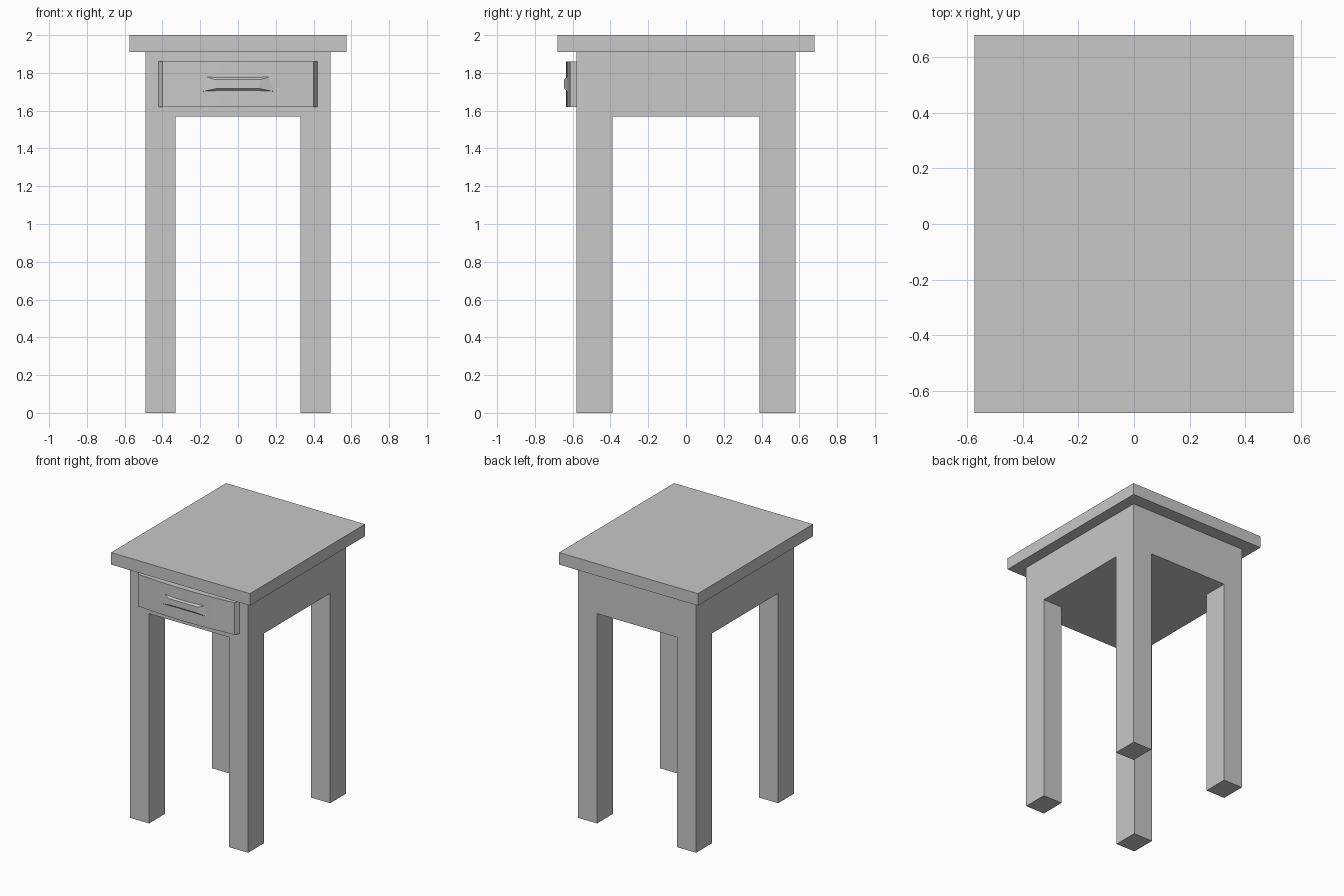
import bpy, bmesh
from math import cos, pi

cube = bpy.data.objects.get("Cube")
if cube:
    bpy.data.objects.remove(cube, do_unlink=True)

grey = bpy.data.materials.new("plain_grey")
grey.use_nodes = True
colour = (0.58, 0.58, 0.58, 1)
grey.diffuse_color = colour
grey.node_tree.nodes["Principled BSDF"].inputs["Base Color"].default_value = colour


def add_object(name, bm):
    bmesh.ops.recalc_face_normals(bm, faces=bm.faces)
    mesh = bpy.data.meshes.new(name)
    bm.to_mesh(mesh)
    bm.free()
    mesh.materials.append(grey)
    obj = bpy.data.objects.new(name, mesh)
    bpy.context.collection.objects.link(obj)
    return obj


def extrude(bm, faces, dz):
    """Extrude faces vertically, dropping the faces they started from."""
    out = bmesh.ops.extrude_face_region(bm, geom=faces)["geom"]
    verts = [g for g in out if isinstance(g, bmesh.types.BMVert)]
    bmesh.ops.translate(bm, verts=verts, vec=(0, 0, dz))


def loft(bm, rings):
    """Bridge equal rings of points and close both ends."""
    loops = [[bm.verts.new(p) for p in ring] for ring in rings]
    n = len(loops[0])
    for a, b in zip(loops, loops[1:]):
        for i in range(n):
            bm.faces.new((a[i], a[(i + 1) % n], b[(i + 1) % n], b[i]))
    bm.faces.new(loops[0][::-1])
    bm.faces.new(loops[-1])


def rect(x, y, z):
    return [(-x, -y, z), (x, -y, z), (x, y, z), (-x, y, z)]


# Table top
bm = bmesh.new()
loft(bm, [rect(0.575, 0.68, 1.91), rect(0.575, 0.68, 2.0)])
add_object("table_top", bm)

# Frame: solid box with the four corner cells pulled down into legs
APRON_BOTTOM, APRON_TOP = 1.57, 1.91
xs, ys = (-0.49, -0.33, 0.33, 0.49), (-0.58, -0.39, 0.39, 0.58)
bm = bmesh.new()
grid = [[bm.verts.new((x, y, APRON_BOTTOM)) for x in xs] for y in ys]
cells = {}
for j in range(3):
    for i in range(3):
        cells[i, j] = bm.faces.new((grid[j][i], grid[j][i + 1],
                                    grid[j + 1][i + 1], grid[j + 1][i]))
roof = bmesh.ops.duplicate(bm, geom=list(bm.faces))["geom"]
bmesh.ops.translate(bm, vec=(0, 0, APRON_TOP - APRON_BOTTOM),
                    verts=[g for g in roof if isinstance(g, bmesh.types.BMVert)])
bmesh.ops.bridge_loops(bm, edges=[e for e in bm.edges if e.is_boundary])
for i in (0, 2):
    for j in (0, 2):
        extrude(bm, [cells[i, j]], -APRON_BOTTOM)
        if cells[i, j].is_valid:
            bmesh.ops.delete(bm, geom=[cells[i, j]], context="FACES_ONLY")
bmesh.ops.dissolve_limit(bm, angle_limit=0.01, verts=bm.verts, edges=bm.edges)
add_object("frame_and_legs", bm)

# Bowed drawer front with slanted ends
SEGMENTS = 14
bow = [(-0.42, -0.58)]
for k in range(SEGMENTS + 1):
    t = 2 * k / SEGMENTS - 1
    bow.append((0.40 * t, -0.613 - 0.021 * cos(t * pi / 2)))
bow.append((0.42, -0.58))
bm = bmesh.new()
loft(bm, [[(x, y, z) for x, y in bow] for z in (1.62, 1.86)])
drawer = add_object("drawer_front", bm)

# Raised drawer pull, tapering toward its face
bm = bmesh.new()
loft(bm, [
    [(-0.20, -0.626, 1.70), (0.20, -0.626, 1.70),
     (0.17, -0.628, 1.78), (-0.17, -0.628, 1.78)],
    [(-0.11, -0.645, 1.718), (0.11, -0.645, 1.718),
     (0.12, -0.645, 1.764), (-0.12, -0.645, 1.764)],
])
add_object("drawer_pull", bm)

# Smooth the bow, keep its edges crisp
bpy.ops.object.select_all(action="DESELECT")
drawer.select_set(True)
bpy.context.view_layer.objects.active = drawer
bpy.ops.object.shade_smooth_by_angle(angle=0.5)
